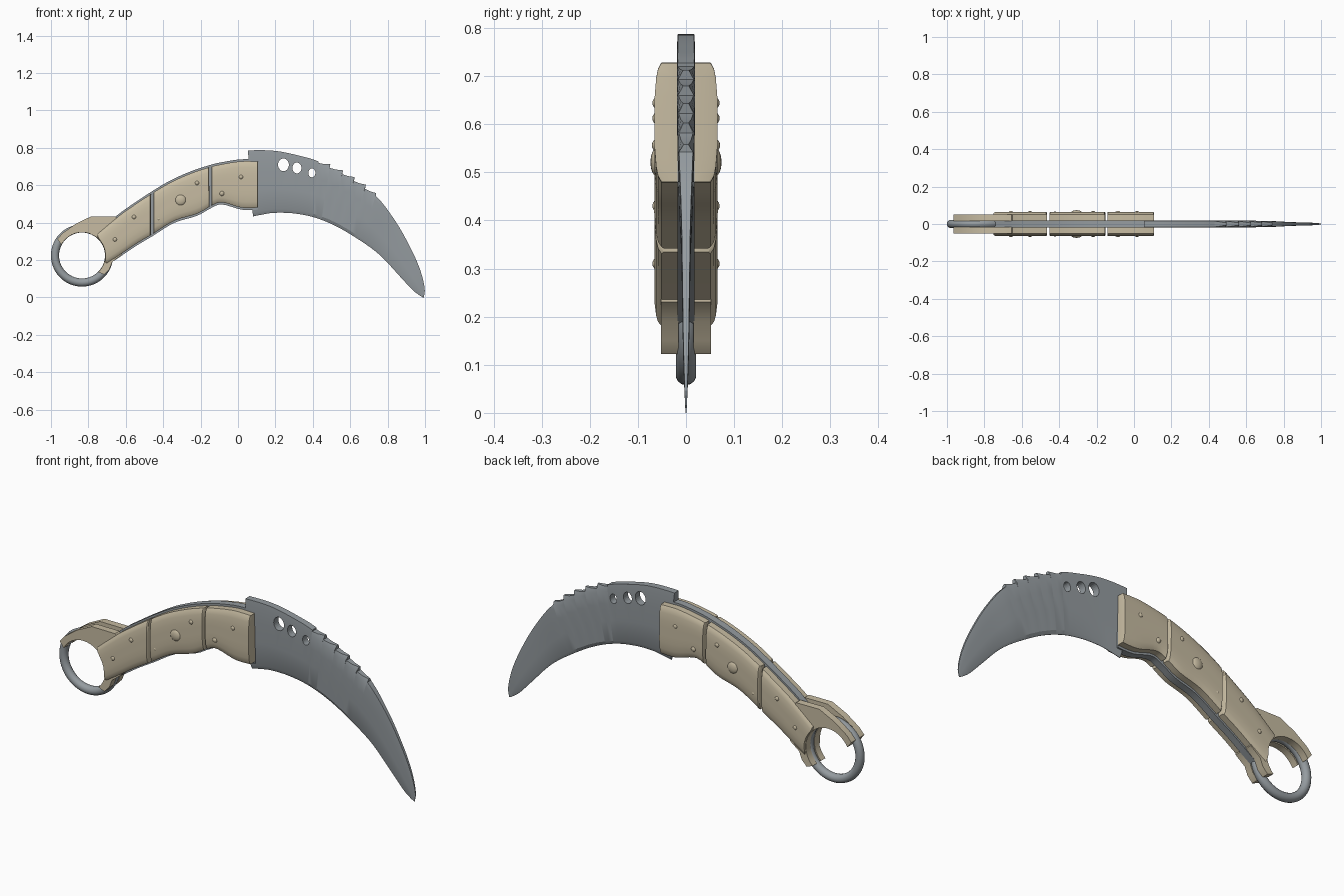
import bpy, bmesh, math
from mathutils import Vector

if "Cube" in bpy.data.objects:
    bpy.data.objects.remove(bpy.data.objects["Cube"])

RING = Vector((-0.834, 0.224))


def material(name, rgb):
    m = bpy.data.materials.new(name)
    m.diffuse_color = (*rgb, 1)
    m.use_nodes = True
    m.node_tree.nodes["Principled BSDF"].inputs["Base Color"].default_value = m.diffuse_color
    return m


STEEL = material("grey steel", (0.30, 0.33, 0.35))
TAN = material("tan grip", (0.57, 0.50, 0.36))


def finish(ob, mat, angle=35):
    ob.data.materials.clear()
    ob.data.materials.append(mat)
    bpy.ops.object.select_all(action='DESELECT')
    ob.select_set(True)
    bpy.context.view_layer.objects.active = ob
    bpy.ops.object.shade_smooth_by_angle(angle=math.radians(angle))
    return ob


def mesh_object(name, bm, mat, mirror=False, angle=35):
    bmesh.ops.recalc_face_normals(bm, faces=bm.faces)
    me = bpy.data.meshes.new(name)
    bm.to_mesh(me)
    bm.free()
    ob = bpy.data.objects.new(name, me)
    bpy.context.collection.objects.link(ob)
    finish(ob, mat, angle)
    if mirror:
        mod = ob.modifiers.new("both_sides", 'MIRROR')
        mod.use_axis = (False, True, False)
    return ob


def sample(stations, t):
    """Smooth (Catmull-Rom) interpolation along a list of tuples."""
    n = len(stations) - 1
    i = min(int(t), n - 1)
    f = t - i
    p = [Vector(stations[min(max(k, 0), n)]) for k in range(i - 1, i + 3)]
    return 0.5 * (2 * p[1] + (p[2] - p[0]) * f + (2 * p[0] - 5 * p[1] + 4 * p[2] - p[3]) * f * f
                  + (3 * p[1] - p[0] - 3 * p[2] + p[3]) * f ** 3)


def loft(name, sections, mat, mirror=False, angle=35):
    """Each section is a list of (x, z, y_front, y_back) from top edge to bottom edge."""
    bm = bmesh.new()
    loops = []
    for s in sections:
        loops.append([bm.verts.new((x, -f, z)) for x, z, f, b in s]
                     + [bm.verts.new((x, -b, z)) for x, z, f, b in reversed(s)])
    m = len(loops[0])
    for a, b in zip(loops, loops[1:]):
        for i in range(m):
            j = (i + 1) % m
            bm.faces.new((a[i], a[j], b[j], b[i]))
    for lp in (loops[0], loops[-1]):
        for i in range(m // 2 - 1):
            bm.faces.new((lp[i], lp[i + 1], lp[m - 2 - i], lp[m - 1 - i]))
    return mesh_object(name, bm, mat, mirror, angle)


# Blade: spine x, z, edge x, z, half thickness
BLADE = [(.053, .786, .08, .433, .019), (.14, .787, .125, .442, .019), (.225, .78, .19, .452, .019),
         (.33, .757, .29, .45, .019), (.43, .727, .40, .43, .019), (.59, .65, .52, .383, .018),
         (.735, .545, .652, .305, .016), (.84, .41, .76, .225, .0105), (.92, .27, .866, .112, .008),
         (.973, .15, .93, .043, .006), (.998, .05, .965, .015, .003), (.993, 0, .989, 0, .001)]
stops = [(k / 4, 0, 1) for k in range(17)]
for k in range(5):   # saw teeth along the spine
    stops += [(4 + .4 * (k + f), off, w) for f, off, w in
              ((.06, -.008, .95), (.5, -.002, .7), (.94, .012, .35))]
stops += [(6.02 + k * 4.98 / 20, 0, 1) for k in range(21)]
sections = []
for t, off, w in stops:
    sx, sz, ex, ez, h = sample(BLADE, t)
    sx, sz = sx + .6 * off, max(sz + .8 * off, 0)
    sections.append([(sx + (ex - sx) * v, sz + (ez - sz) * v, h * k, -h * k) for v, k in
                     ((0, .9 * w), (.08, 1), (.3, 1), (.6, .82), (.94, .55), (1, .06))])
blade = loft("blade", sections, STEEL, angle=25)

# Three oval holes through the blade
for x, z, rx, rz in ((.243, .709, .029, .034), (.315, .692, .024, .029), (.395, .666, .019, .024)):
    bpy.ops.mesh.primitive_cylinder_add(vertices=24, radius=1, depth=.2, location=(x, 0, z),
                                        rotation=(math.pi / 2, 0, 0))
    cutter = bpy.context.object
    cutter.scale = (rx, rz, 1)
    cutter.hide_render = True
    bpy.context.view_layer.update()
    mod = blade.modifiers.new("hole", 'BOOLEAN')
    mod.operation, mod.object, mod.solver = 'DIFFERENCE', cutter, 'EXACT'
    bpy.context.view_layer.objects.active = blade
    bpy.ops.object.modifier_apply(modifier=mod.name)
    bpy.data.objects.remove(cutter)
finish(blade, STEEL, 25)

# Handle outline: top x, z, bottom x, z
HANDLE = [(.107, .727, .107, .48), (.01, .727, .02, .48), (-.096, .71, -.086, .508),
          (-.15, .697, -.147, .487), (-.25, .664, -.22, .447), (-.36, .615, -.34, .41),
          (-.46, .556, -.46, .337), (-.56, .49, -.55, .283), (-.64, .433, -.64, .222),
          (-.755, .337, -.705, .18)]


def handle_section(t, profile, pad=0):
    tx, tz, bx, bz = sample(HANDLE, t)
    out = []
    for v, f, b in profile:
        p = Vector((tx + (bx - tx) * v, tz + pad + (bz - tz - 2 * pad) * v))
        d = p - RING
        if d.length < .126:      # keep clear of the finger hole
            p = RING + d.normalized() * .126
        out.append((p.x, p.y, f, b))
    return out


# Steel core between the grip panels
flat = [(k / 8, .018, -.018) for k in range(9)]
loft("handle_core", [handle_section(k / 4, flat, .011) for k in range(37)], STEEL)

# Domed grip panels, three on each side
DOME = ((0, .051), (.05, .058), (.13, .062), (.28, .065), (.42, .065), (.58, .065),
        (.72, .065), (.87, .062), (.95, .058), (1, .051))
for name, a, b in (("front", 0, 2.9), ("middle", 3.07, 5.93), ("rear", 6.05, 9)):
    secs = []
    for k in range(15):
        u = min(max((k - 1) / 12, 0), 1)
        t = a + (b - a) * (.015 + .97 * u)
        low = 1
        if k in (0, 14):         # rounded panel ends
            t, low = (a if k == 0 else b), .86
        secs.append(handle_section(t, [(v, .016 + (y - .016) * low, .016) for v, y in DOME]))
    loft(name + "_grip_panels", secs, TAN, True)

# Pommel plates hugging the finger ring
outline = [(-.62, .40), (-.655, .432), (-.786, .433), (-.87, .392), (-.94, .342), (-.966, .312)]
outline += [(RING.x + .124 * math.cos(math.radians(a)), RING.y + .124 * math.sin(math.radians(a)))
            for a in range(152, -47, -9)]
outline += [(-.715, .122), (-.688, .15), (-.672, .19), (-.62, .23)]
bm = bmesh.new()
face = bm.faces.new([bm.verts.new((x, -.016, z)) for x, z in outline])
ext = bmesh.ops.extrude_face_region(bm, geom=[face])
for v in ext["geom"]:
    if isinstance(v, bmesh.types.BMVert):
        v.co.y = -.052
mesh_object("pommel_plates", bm, TAN, True)

# Finger ring
bpy.ops.mesh.primitive_torus_add(major_radius=.1445, minor_radius=.0218, major_segments=56,
                                 minor_segments=14, location=(RING.x, 0, RING.y),
                                 rotation=(math.pi / 2, 0, 0))
bpy.context.object.name = "finger_ring"
finish(bpy.context.object, STEEL)

# Rivets on both sides: x, z, radius, outer height
for x, z, r, top in ((-.307, .521, .03, .074), (-.658, .31, .014, .07), (-.556, .43, .014, .07),
                     (-.422, .42, .012, .067), (-.219, .612, .014, .07), (-.086, .556, .015, .071),
                     (.016, .644, .014, .07)):
    for side in (-1, 1):
        bpy.ops.mesh.primitive_uv_sphere_add(segments=16, ring_count=8, radius=1,
                                             location=(x, side * (top - .014), z))
        ob = bpy.context.object
        ob.name = "rivet"
        ob.scale = (r, .014, r)
        finish(ob, TAN)
